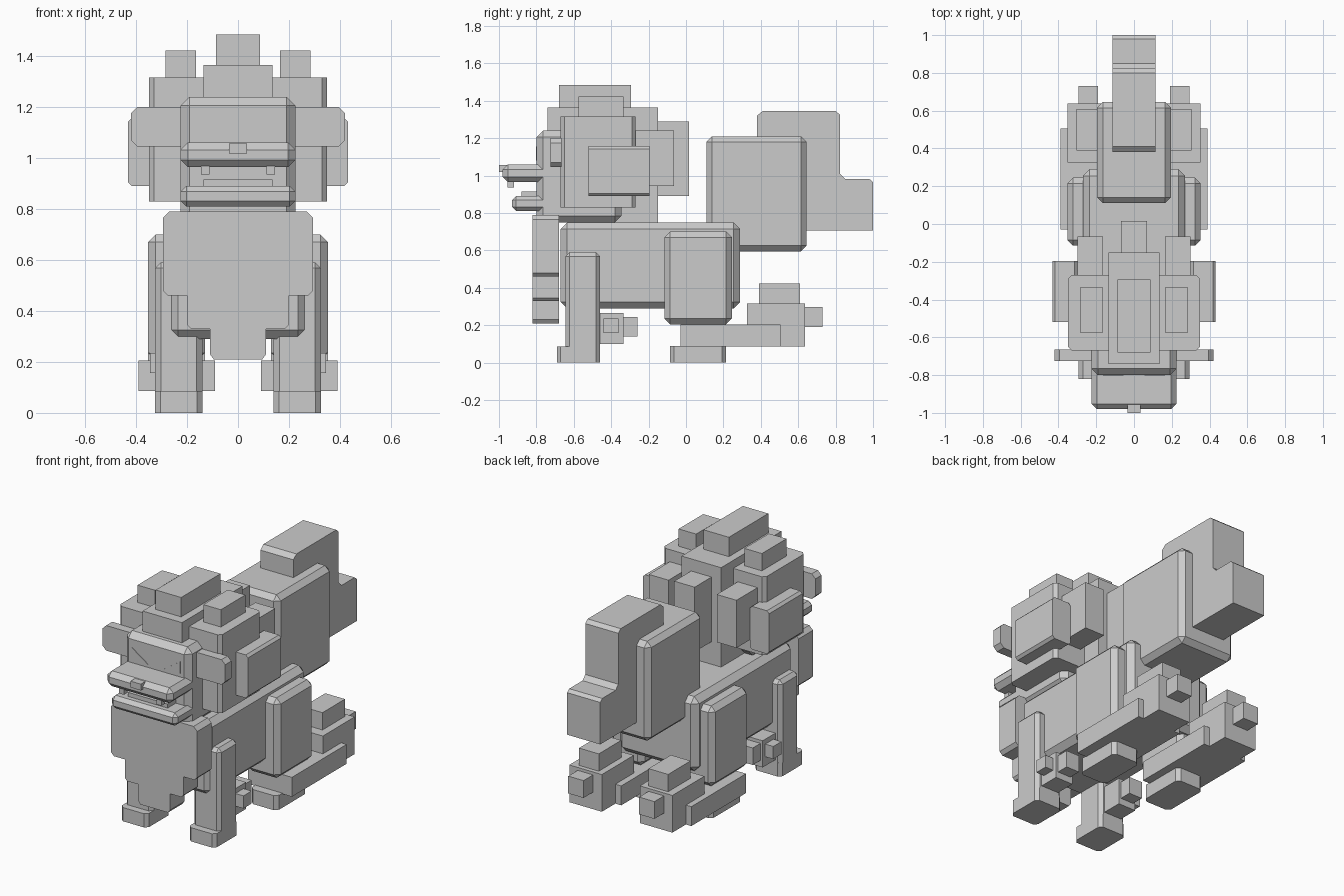
import bpy, bmesh
from mathutils import Vector

default = bpy.data.objects.get("Cube")
if default:
    bpy.data.objects.remove(default, do_unlink=True)

grey = bpy.data.materials.new("plain grey")
grey.use_nodes = True
tone = (0.6, 0.6, 0.6, 1)
grey.diffuse_color = tone
grey.node_tree.nodes["Principled BSDF"].inputs["Base Color"].default_value = tone


def finish(name, bm):
    bmesh.ops.recalc_face_normals(bm, faces=bm.faces)
    mesh = bpy.data.meshes.new(name)
    bm.to_mesh(mesh)
    bm.free()
    mesh.materials.append(grey)
    obj = bpy.data.objects.new(name, mesh)
    bpy.context.collection.objects.link(obj)
    return obj


def box(name, x, y, z, bevel=0, axes="xyz"):
    """Box from (min, max) ranges; chamfers the edges running along the given axes."""
    bm = bmesh.new()
    bmesh.ops.create_cube(bm, size=1)
    for v in bm.verts:
        v.co = Vector([(r[0] + r[1]) / 2 + c * (r[1] - r[0]) for r, c in zip((x, y, z), v.co)])
    if bevel:
        def runs(e):
            d = e.verts[1].co - e.verts[0].co
            return "xyz"[max(range(3), key=lambda i: abs(d[i]))] in axes
        bmesh.ops.bevel(bm, geom=[e for e in bm.edges if runs(e)], offset=bevel,
                        offset_type="OFFSET", segments=1, affect="EDGES", profile=0.5)
    return finish(name, bm)


def centre(name, half, y, z, bevel=0, axes="xyz"):
    return box(name, (-half, half), y, z, bevel, axes)


def pair(name, x, y, z, bevel=0, axes="xyz"):
    box("left_" + name, x, y, z, bevel, axes)
    box("right_" + name, (-x[1], -x[0]), y, z, bevel, axes)


def extrude(name, points, vector):
    bm = bmesh.new()
    face = bm.faces.new([bm.verts.new(p) for p in points])
    new = bmesh.ops.extrude_face_region(bm, geom=[face])["geom"]
    bmesh.ops.translate(bm, vec=vector, verts=[v for v in new if isinstance(v, bmesh.types.BMVert)])
    return finish(name, bm)


# Trunk and stepped chest fur
centre("body", 0.27, (-0.67, 0.29), (0.29, 0.75), 0.035)
half = [(0.11, 0.23), (0.11, 0.33), (0.185, 0.33), (0.2, 0.345), (0.2, 0.46),
        (0.275, 0.46), (0.295, 0.48), (0.295, 0.765), (0.27, 0.79)]
half.insert(0, (0.095, 0.21))
outline = half + [(-x, z) for x, z in reversed(half)]
extrude("chest_fur", [(x, -0.82, z) for x, z in outline], (0, 0.14, 0))

# Head, muzzle and mouth
centre("head", 0.225, (-0.80, -0.345), (0.75, 1.24), 0.035)
centre("muzzle", 0.225, (-0.98, -0.7), (0.965, 1.06), 0.028, "xyz")
centre("lower_jaw", 0.225, (-0.93, -0.7), (0.81, 0.89), 0.022)
centre("lower_teeth", 0.135, (-0.88, -0.78), (0.88, 0.915))
centre("nose", 0.035, (-1.0, -0.93), (1.018, 1.057))
pair("fang", (0.112, 0.145), (-0.955, -0.92), (0.935, 0.98))
pair("ear", (0.2, 0.42), (-0.725, -0.665), (1.045, 1.2), 0.025, "y")
for side, label in ((1, "left"), (-1, "right")):
    extrude(label + "_eye", [(side * x, -0.803, z) for x, z in
                             ((0.165, 1.155), (0.165, 1.08), (0.055, 1.08))], (0, 0.006, 0))

# Mane blocks
centre("mane_core", 0.135, (-0.74, -0.15), (0.75, 1.365))
centre("mane_crest", 0.087, (-0.68, -0.295), (1.3, 1.485))
centre("mane_back", 0.07, (-0.3, 0.015), (0.89, 1.29))
pair("mane_back_lock", (0.165, 0.30), (-0.35, -0.065), (0.945, 1.24))
pair("mane_side", (0.1, 0.35), (-0.67, -0.27), (0.83, 1.315), 0.02, "z")
pair("mane_side_crest", (0.165, 0.285), (-0.575, -0.335), (1.28, 1.422))
pair("mane_cheek", (0.3, 0.432), (-0.52, -0.195), (0.89, 1.157), 0.015, "y")

# Front legs with heel spurs
pair("front_leg", (0.14, 0.325), (-0.645, -0.46), (0, 0.59), 0.022)
pair("front_toe", (0.14, 0.325), (-0.69, -0.46), (0, 0.085), 0.02, "z")
pair("front_heel", (0.17, 0.29), (-0.48, -0.335), (0.10, 0.265))
pair("front_heel_spur", (0.185, 0.275), (-0.35, -0.26), (0.14, 0.245))
pair("front_side_spur", (0.27, 0.345), (-0.44, -0.36), (0.157, 0.235))

# Hind legs
pair("thigh", (0.13, 0.353), (-0.115, 0.245), (0.205, 0.70), 0.03)
pair("hind_foot", (0.14, 0.325), (-0.085, 0.215), (0, 0.09), 0.022, "z")
pair("shin", (0.09, 0.39), (-0.03, 0.505), (0.085, 0.205))
pair("hock", (0.13, 0.353), (0.325, 0.637), (0.085, 0.315))
pair("hock_top", (0.17, 0.305), (0.39, 0.61), (0.3, 0.422))
pair("hock_spur", (0.19, 0.295), (0.62, 0.73), (0.19, 0.297))

# Tail
centre("tail_base", 0.195, (0.11, 0.645), (0.595, 1.21), 0.03)
tip = [(0.38, 0.705), (0.38, 1.32), (0.41, 1.345), (0.8, 1.345), (0.823, 1.325),
       (0.823, 1.01), (0.85, 0.982), (0.98, 0.982), (1.0, 0.965), (1.0, 0.705)]
extrude("tail_tip", [(-0.113, y, z) for y, z in tip], (0.226, 0, 0))
